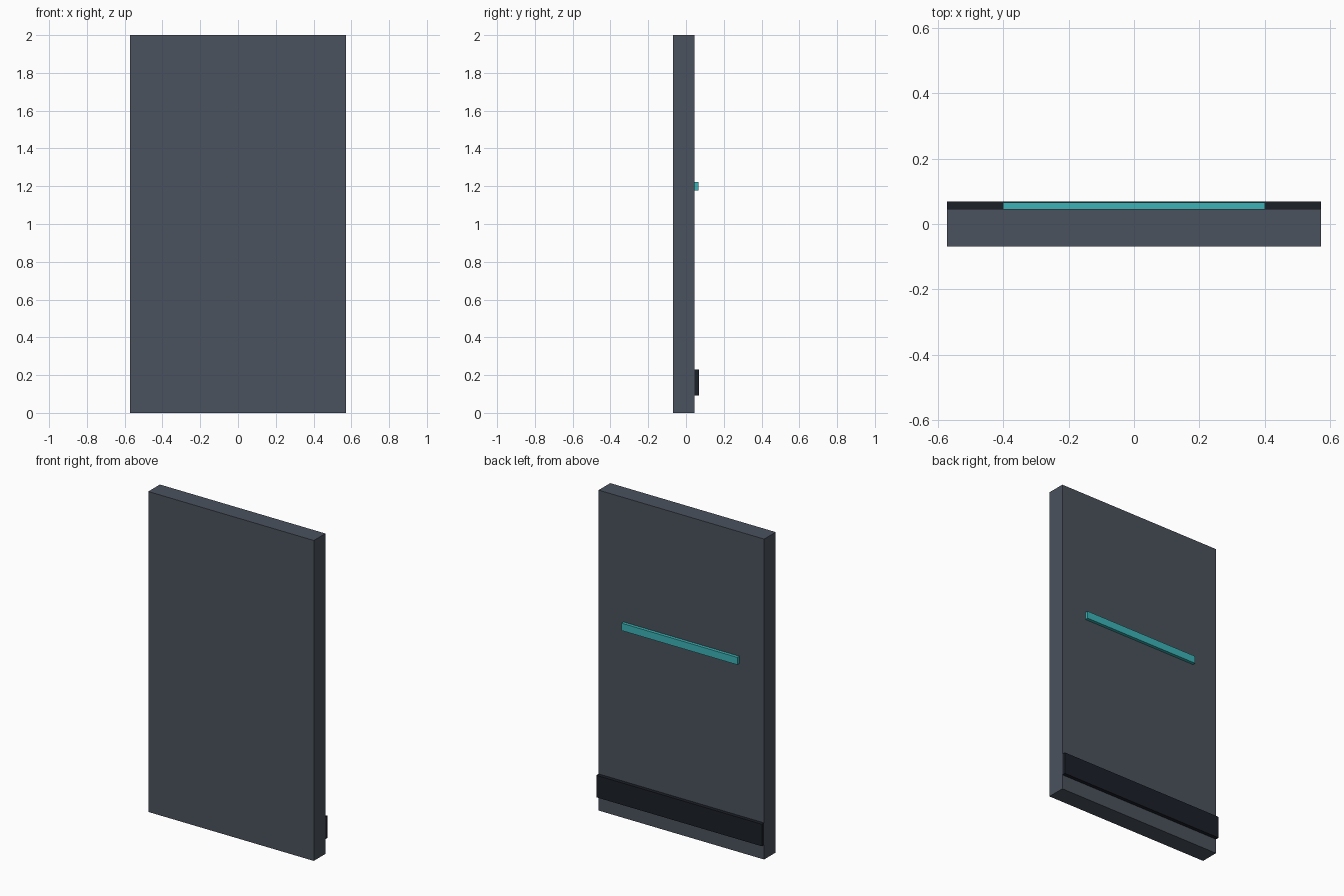
import bpy

if "Cube" in bpy.data.objects:
    bpy.data.objects.remove(bpy.data.objects["Cube"])


def material(name, color):
    mat = bpy.data.materials.new(name)
    mat.diffuse_color = (*color, 1.0)
    mat.use_nodes = True
    mat.node_tree.nodes["Principled BSDF"].inputs["Base Color"].default_value = mat.diffuse_color
    return mat


def box(name, x, y, z, mat):
    """Box from (min, max) ranges on each axis."""
    bpy.ops.mesh.primitive_cube_add(size=1)
    ob = bpy.context.object
    ob.name = name
    ob.data.name = name
    for v in ob.data.vertices:
        v.co = [(r[0] + r[1]) / 2 + c * (r[1] - r[0]) for r, c in zip((x, y, z), v.co)]
    ob.data.materials.append(mat)
    return ob


slate = material("slate", (0.07, 0.085, 0.11))
black = material("dark_trim", (0.011, 0.014, 0.021))
teal = material("teal", (0.045, 0.45, 0.47))

HALF_W = 0.5714
BACK = 0.0457  # rear face of the panel

# Main slab
box("door_panel", (-HALF_W, HALF_W), (-0.0686, BACK), (0, 2), slate)
# Full-width kick strip near the bottom of the rear face
box("kick_plate", (-HALF_W, HALF_W), (BACK, 0.0686), (0.0914, 0.2286), black)
# Slim accent bar on the rear face
box("accent_bar", (-0.4, 0.4), (BACK, 0.0655), (1.177, 1.223), teal)
